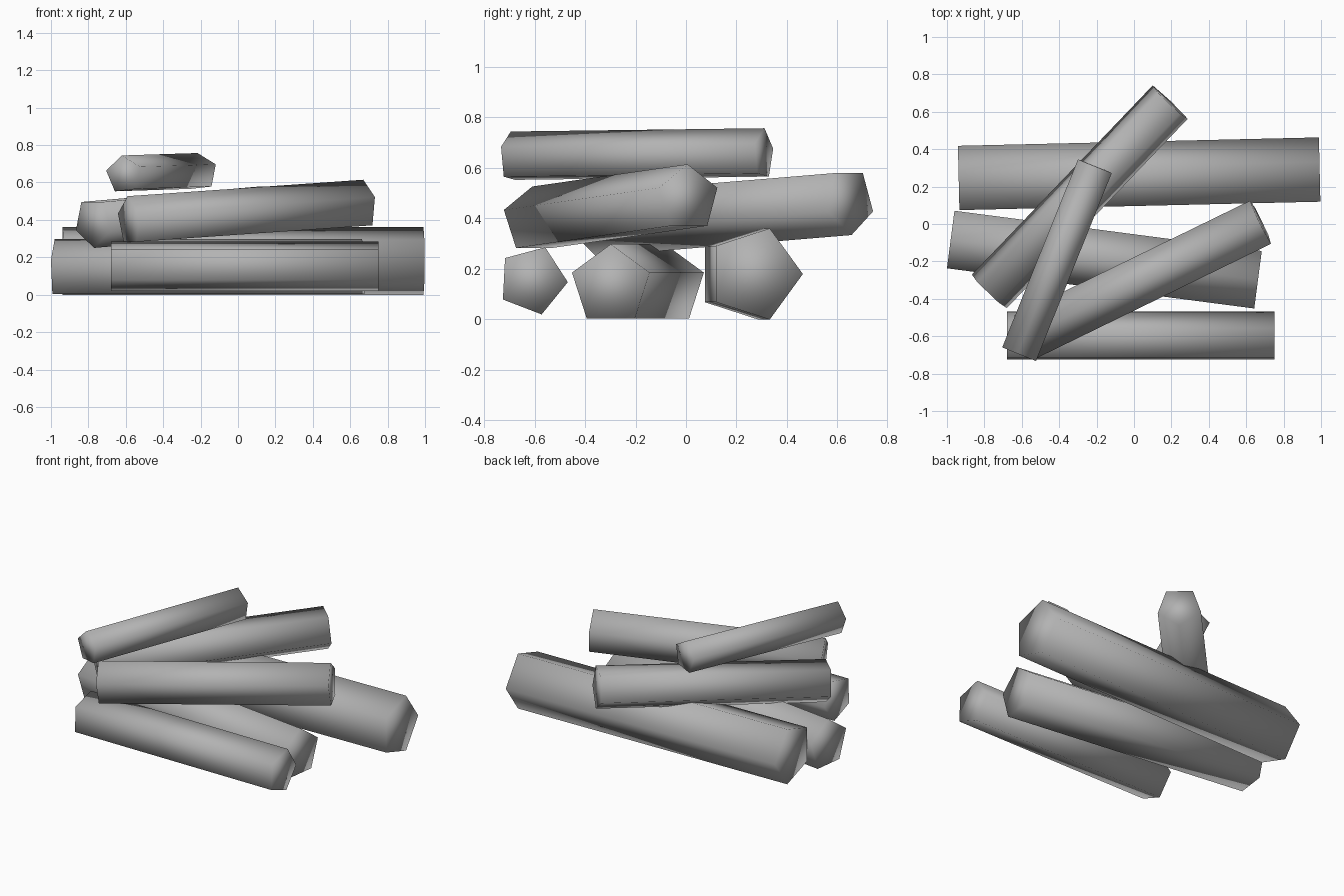
import bpy, bmesh, math
from mathutils import Vector

if "Cube" in bpy.data.objects:
    bpy.data.objects.remove(bpy.data.objects["Cube"])

wood = bpy.data.materials.new("plain_grey")
wood.diffuse_color = (0.45, 0.45, 0.45, 1.0)
wood.use_nodes = True
wood.node_tree.nodes["Principled BSDF"].inputs["Base Color"].default_value = wood.diffuse_color


def log(name, start, end, radius, turn):
    """Five-sided log between two end centres; turn places its first corner."""
    start, end = Vector(start), Vector(end)
    axis = (end - start).normalized()
    side = axis.cross(Vector((0, 0, 1))).normalized()
    up = side.cross(axis)
    bm = bmesh.new()
    rings = []
    for centre in (start, end):
        ring = []
        for i in range(5):
            a = math.radians(turn + 72 * i)
            ring.append(bm.verts.new(centre + radius * (side * math.cos(a) + up * math.sin(a))))
        rings.append(ring)
    for i in range(5):
        j = (i + 1) % 5
        bm.faces.new((rings[0][i], rings[0][j], rings[1][j], rings[1][i]))
    for ring in rings:
        bm.faces.new(ring)
    bmesh.ops.recalc_face_normals(bm, faces=bm.faces)
    for face in bm.faces:
        face.smooth = True
    mesh = bpy.data.meshes.new(name)
    bm.to_mesh(mesh)
    bm.free()
    mesh.materials.append(wood)
    bpy.context.collection.objects.link(bpy.data.objects.new(name, mesh))


# Bottom layer, lying on the ground
log("front_log", (-0.68, -0.608, 0.155), (0.752, -0.608, 0.155), 0.14, 183)
log("middle_log", (-0.98, -0.083, 0.135), (0.663, -0.298, 0.135), 0.163, 90)
log("back_log", (-0.937, 0.228, 0.18), (0.993, 0.273, 0.18), 0.19, 180)

# Second layer, leaning slightly upward
log("crossing_log_right", (-0.583, -0.605, 0.392), (0.678, 0.01, 0.48), 0.135, 90)
log("crossing_log_back", (-0.775, -0.362, 0.386), (0.192, 0.65, 0.47), 0.136, -90)

# Small log on top
log("top_log", (-0.611, -0.697, 0.642), (-0.206, 0.308, 0.655), 0.103, 96)
